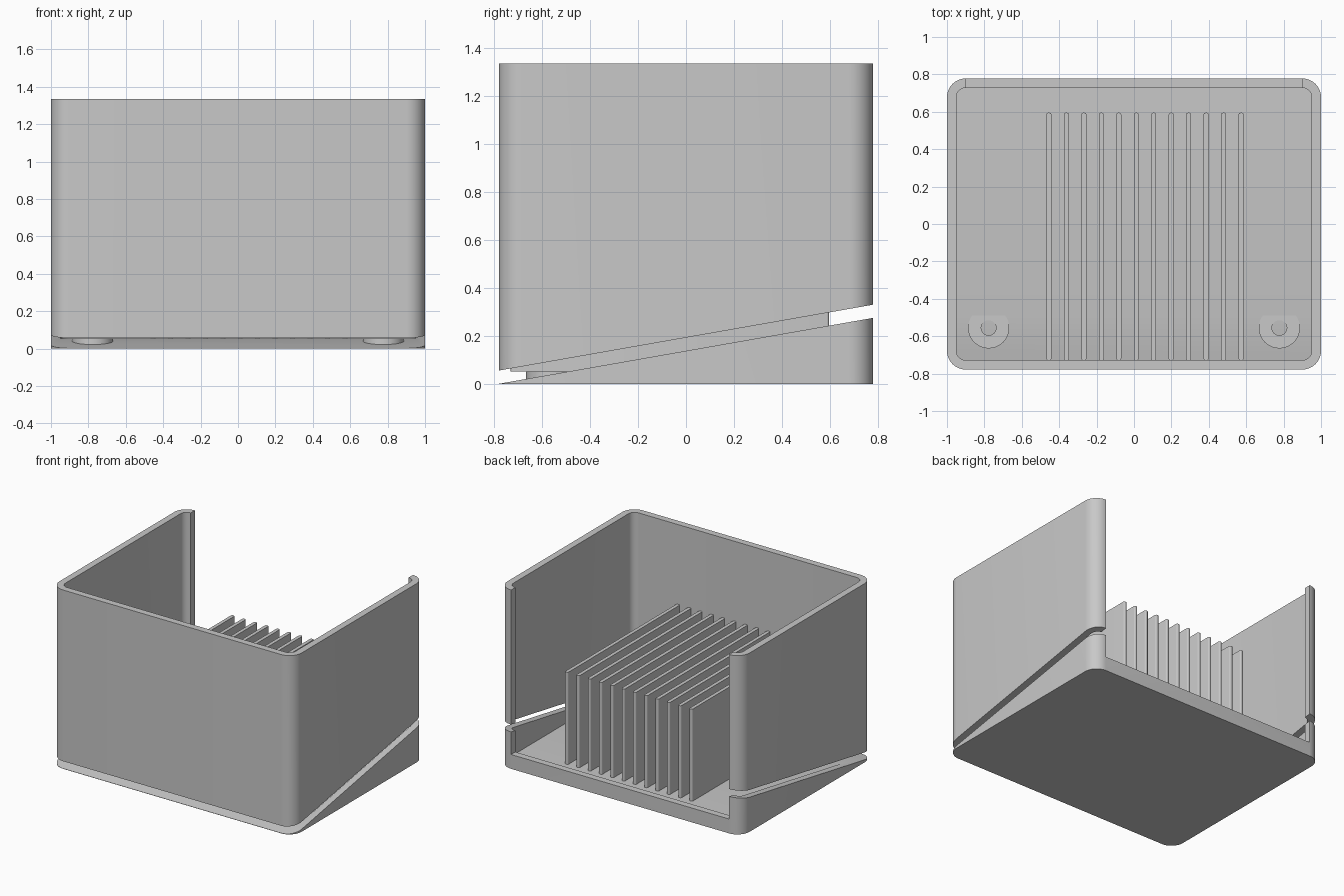
import bpy, bmesh, math
from mathutils import Vector

cube = bpy.data.objects.get("Cube")
if cube:
    bpy.data.objects.remove(cube, do_unlink=True)

HX, HY, TOP = 1.0, 0.778, 1.335      # half width, half depth, height
WALL, FLOOR, SILL = 0.05, 0.053, 0.107
OPEN = 0.9                           # half width of the rear opening
SLOPE = 0.176                        # rise of the slanted split

grey = bpy.data.materials.new("light grey plastic")
grey.use_nodes = True
grey.diffuse_color = (0.58, 0.58, 0.58, 1)
grey.node_tree.nodes["Principled BSDF"].inputs["Base Color"].default_value = (0.58, 0.58, 0.58, 1)


def rounded(hx, hy, r, cx=0, cy=0, n=10):
    """Outline of a rounded rectangle."""
    pts = []
    for k, (sx, sy) in enumerate([(1, 1), (-1, 1), (-1, -1), (1, -1)]):
        for i in range(n + 1):
            a = (k + i / n) * math.pi / 2
            pts.append((cx + sx * (hx - r) + r * math.cos(a),
                        cy + sy * (hy - r) + r * math.sin(a)))
    return pts


def circle(x, y, r, n=48):
    return [(x + r * math.cos(2 * math.pi * i / n),
             y + r * math.sin(2 * math.pi * i / n)) for i in range(n)]


def prism(name, outline, z0, z1, split=None, keep_above=True):
    """Extrude an outline; optionally trim it by the slanted plane."""
    bm = bmesh.new()
    face = bm.faces.new([bm.verts.new((x, y, z0)) for x, y in outline])
    up = bmesh.ops.extrude_face_region(bm, geom=[face])["geom"]
    bmesh.ops.translate(bm, vec=(0, 0, z1 - z0),
                        verts=[v for v in up if isinstance(v, bmesh.types.BMVert)])
    if split is not None:
        bmesh.ops.bisect_plane(bm, geom=bm.verts[:] + bm.edges[:] + bm.faces[:],
                               plane_co=(0, -HY, split),
                               plane_no=Vector((0, -SLOPE, 1)).normalized(),
                               clear_inner=keep_above, clear_outer=not keep_above)
        bmesh.ops.holes_fill(bm, edges=[e for e in bm.edges if e.is_boundary])
    bmesh.ops.recalc_face_normals(bm, faces=bm.faces[:])
    mesh = bpy.data.meshes.new(name)
    bm.to_mesh(mesh)
    bm.free()
    mesh.materials.append(grey)
    obj = bpy.data.objects.new(name, mesh)
    bpy.context.collection.objects.link(obj)
    return obj


def box(hx, y0, y1):
    return [(-hx, y0), (hx, y0), (hx, y1), (-hx, y1)]


def carve(obj, *cutters):
    """Subtract the cutters, bake the result and remove them."""
    for c in cutters:
        c.hide_render = True
        m = obj.modifiers.new("cut", 'BOOLEAN')
        m.operation, m.solver, m.object = 'DIFFERENCE', 'EXACT', c
    bpy.context.view_layer.update()
    deps = bpy.context.evaluated_depsgraph_get()
    mesh = bpy.data.meshes.new_from_object(obj.evaluated_get(deps))
    obj.modifiers.clear()
    obj.data = mesh
    for c in cutters:
        bpy.data.objects.remove(c, do_unlink=True)
    return obj


outer = rounded(HX, HY, 0.1)
inner = rounded(HX - WALL, HY - WALL, 0.05)
parts = []

# Wedge-shaped base tray with a rear sill
tray = prism("base_tray", outer, 0, 0.6, 0.002, keep_above=False)
parts.append(carve(tray,
                   prism("tray_cavity", inner, FLOOR, 1),
                   prism("tray_notch", box(OPEN, 0.65, 1), SILL, 1)))

# Upper wall, open at the back, with a slanted lower edge
shell = prism("upper_wall", outer, -0.2, TOP, 0.057)
parts.append(carve(shell,
                   prism("shell_cavity", inner, -0.5, 2),
                   prism("shell_notch", box(OPEN, 0.65, 1), -0.5, 2)))

# Screw bosses on the sloping front of the floor
for side, label in ((1, "left"), (-1, "right")):
    x, y = side * 0.777, -0.555
    boss = prism(label + "_boss", circle(x, y, 0.11), -0.1, FLOOR, 0.002)
    parts.append(carve(boss, prism("boss_hole", circle(x, y, 0.04), -0.5, 0.5)))

# Row of upright divider fins joined to the front wall
for i in range(12):
    x = -0.455 + i * 0.0934
    parts.append(prism(f"fin_{i + 1}",
                       rounded(0.0133, 0.662, 0.01, x, -0.067, 4), FLOOR, 0.74))

# Smooth the rounded corners, keep the edges sharp
bpy.ops.object.select_all(action='DESELECT')
for p in parts:
    p.select_set(True)
bpy.context.view_layer.objects.active = parts[0]
bpy.ops.object.shade_smooth_by_angle(angle=math.radians(30))
